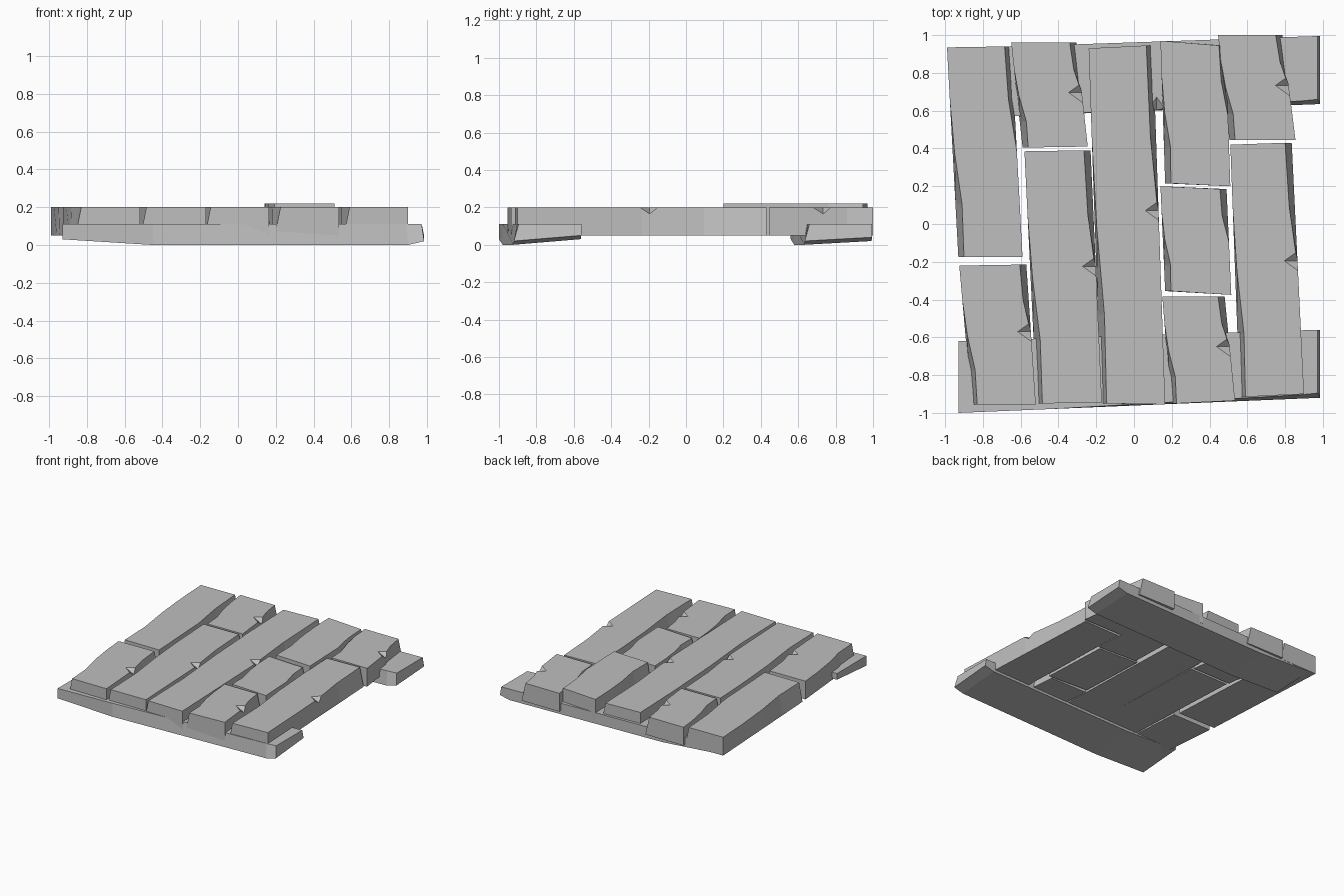
import bpy, bmesh
from mathutils import Vector

if "Cube" in bpy.data.objects:
    bpy.data.objects.remove(bpy.data.objects["Cube"], do_unlink=True)

GREY = (0.52, 0.52, 0.52, 1)
stone = bpy.data.materials.new("plain grey")
stone.use_nodes = True
stone.diffuse_color = GREY
stone.node_tree.nodes["Principled BSDF"].inputs["Base Color"].default_value = GREY


def finish(bm, name):
    bmesh.ops.recalc_face_normals(bm, faces=bm.faces)
    mesh = bpy.data.meshes.new(name)
    bm.to_mesh(mesh)
    bm.free()
    mesh.materials.append(stone)
    obj = bpy.data.objects.new(name, mesh)
    bpy.context.collection.objects.link(obj)
    return obj


def loft(name, sections):
    """Skin a row of four-point sections and cap both ends."""
    bm = bmesh.new()
    rings = [[bm.verts.new(p) for p in s] for s in sections]
    for a, b in zip(rings, rings[1:]):
        for i in range(4):
            j = (i + 1) % 4
            bm.faces.new((a[i], a[j], b[j], b[i]))
    bm.faces.new(rings[0])
    bm.faces.new(rings[-1])
    return finish(bm, name)


def chip(obj, edge, inward, half=0.05, reach=0.07, depth=0.035):
    """Cut a small triangular nick into a top edge."""
    edge, inward = Vector(edge), Vector(inward)
    side = Vector((-inward.y, inward.x, 0))
    up = Vector((0, 0, 1))
    apex = edge + inward * reach
    out = edge - inward * reach
    bm = bmesh.new()
    for p in (apex, out + side * half * 2, out - side * half * 2,
              out - up * depth * 2, out + up * 0.1):
        bm.verts.new(p)
    bmesh.ops.convex_hull(bm, input=bm.verts)
    cutter = finish(bm, obj.name + "_chip_cutter")
    cutter.hide_render = True
    cutter.hide_viewport = True
    cutter.display_type = 'WIRE'
    mod = obj.modifiers.new("chip", 'BOOLEAN')
    mod.operation = 'DIFFERENCE'
    mod.solver = 'EXACT'
    mod.object = cutter
    # bake the nick and drop the cutter
    bpy.context.view_layer.update()
    cut = bpy.data.meshes.new_from_object(
        obj.evaluated_get(bpy.context.evaluated_depsgraph_get()))
    obj.modifiers.clear()
    obj.data = cut
    bpy.data.objects.remove(cutter, do_unlink=True)


# Worn-edge insets from the back end to the front end of every plank
LEFT_WEAR = (0, 0, 0.01, 0.035, 0.03)
RIGHT_WEAR = (0.035, 0.03, 0, 0, 0)


def plank(name, back_l, back_r, front_r, front_l, top=0.2, nick=None):
    bl, br, fr, fl = (Vector(p) for p in (back_l, back_r, front_r, front_l))
    sections = []
    for i, (wl, wr) in enumerate(zip(LEFT_WEAR, RIGHT_WEAR)):
        l, r = bl.lerp(fl, i / 4), br.lerp(fr, i / 4)
        sections.append([(l.x, l.y, 0.05), (r.x, r.y, 0.05),
                         (r.x - wr, r.y, top), (l.x + wl, l.y, top)])
    obj = loft(name, sections)
    if nick:
        e = br.lerp(fr, nick)
        chip(obj, (e.x, e.y, top), (-1, 0, 0))


# Planks, in columns from -x to +x
plank("outer_column_back_plank", (-.99, .935), (-.65, .94), (-.59, -.175), (-.93, -.175))
plank("outer_column_front_plank", (-.925, -.22), (-.57, -.215), (-.52, -.955), (-.86, -.955), nick=.48)
plank("second_column_back_plank", (-.65, .96), (-.305, .96), (-.245, .41), (-.59, .405), nick=.48)
plank("second_column_long_plank", (-.58, .385), (-.23, .39), (-.17, -.945), (-.515, -.95), nick=.46)
plank("middle_long_plank", (-.24, .93), (.1, .945), (.165, -.955), (-.175, -.95), nick=.46)
plank("fourth_column_back_plank", (.14, .97), (.485, .945), (.51, .2), (.165, .215), top=.22)
plank("fourth_column_middle_plank", (.14, .2), (.49, .185), (.515, -.375), (.165, -.355))
plank("fourth_column_front_plank", (.15, -.385), (.48, -.385), (.535, -.935), (.195, -.95), nick=.48)
plank("last_column_back_plank", (.445, 1), (.785, 1), (.855, .445), (.505, .445), nick=.48)
plank("last_column_long_plank", (.51, .42), (.835, .43), (.9, -.9), (.56, -.915), nick=.47)


def beam(name, front, back, lift_front, lift_back):
    """Cross beam; front and back give the edge's y at its two ends."""
    sections = []
    for x, low, wear in ((-.93, .03, 0), (-.45, 0, 0), (.9, 0, .02), (.985, .02, .025)):
        t = (x + .93) / 1.915
        f = front[0] + (front[1] - front[0]) * t
        b = back[0] + (back[1] - back[0]) * t
        sections.append([(x, f, low + lift_front), (x, b, low + lift_back),
                         (x - wear / 2, b, .11), (x - wear / 2, f + wear, .11)])
    return loft(name, sections)


# Cross beams under the planks
front_beam = beam("front_cross_beam", (-1, -.92), (-.62, -.56), 0, .03)
back_beam = beam("back_cross_beam", (.56, .635), (.93, .995), 0, .02)
chip(front_beam, (.1, -.957, .11), (0, 1, 0), half=.07, depth=.025)
chip(back_beam, (.12, .602, .11), (0, 1, 0))
